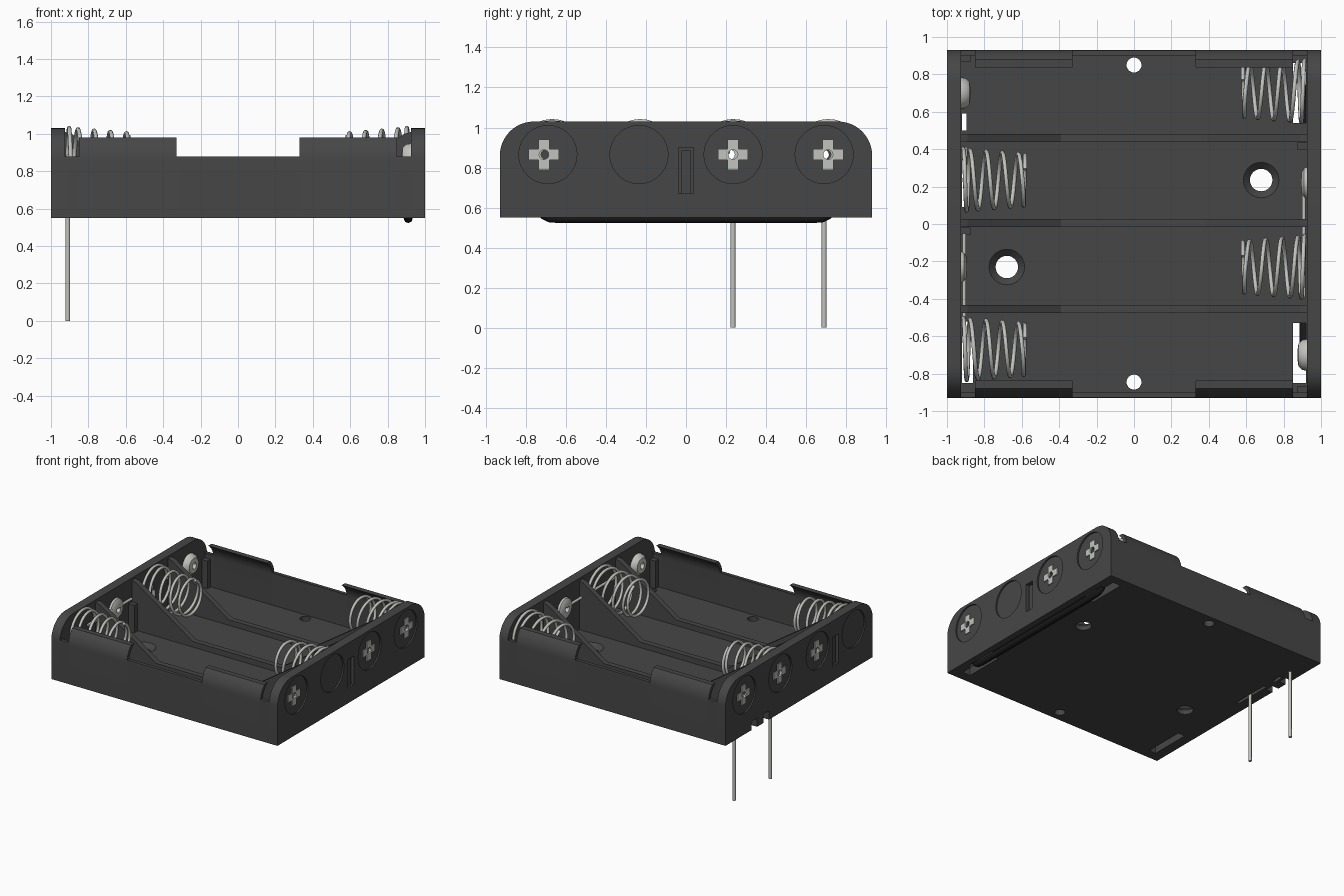
import bpy, bmesh, math
from mathutils import Vector

old = bpy.data.objects.get("Cube")
if old:
    bpy.data.objects.remove(old, do_unlink=True)


def material(name, rgb, rough):
    m = bpy.data.materials.new(name)
    m.use_nodes = True
    m.diffuse_color = (*rgb, 1)
    bsdf = m.node_tree.nodes["Principled BSDF"]
    bsdf.inputs["Base Color"].default_value = (*rgb, 1)
    bsdf.inputs["Roughness"].default_value = rough
    return m


PLASTIC = material("dark grey plastic", (0.062, 0.062, 0.062), 0.6)
METAL = material("light grey metal", (0.54, 0.55, 0.52), 0.5)
RUBBER = material("black wire", (0.01, 0.01, 0.01), 0.6)


def finish(name, bm, mat):
    bmesh.ops.recalc_face_normals(bm, faces=bm.faces)
    me = bpy.data.meshes.new(name)
    bm.to_mesh(me)
    bm.free()
    ob = bpy.data.objects.new(name, me)
    bpy.context.collection.objects.link(ob)
    if mat:
        me.materials.append(mat)
    return ob


def prism(name, pts, axis, a, b, mat=PLASTIC):
    """Extrude a 2D outline along x (outline in y,z), y (in x,z) or z (in x,y)."""
    bm = bmesh.new()
    place = {"x": lambda p, d: (d, p[0], p[1]),
             "y": lambda p, d: (p[0], d, p[1]),
             "z": lambda p, d: (p[0], p[1], d)}[axis]
    face = bm.faces.new([bm.verts.new(place(p, a)) for p in pts])
    ext = bmesh.ops.extrude_face_region(bm, geom=[face])
    shift = Vector(place((0, 0), b - a))
    bmesh.ops.translate(bm, vec=shift, verts=[v for v in ext["geom"] if isinstance(v, bmesh.types.BMVert)])
    return finish(name, bm, mat)


def box(name, x0, x1, y0, y1, z0, z1, mat=PLASTIC):
    return prism(name, [(x0, y0), (x1, y0), (x1, y1), (x0, y1)], "z", z0, z1, mat)


def circle(cx, cy, r, n=32):
    return [(cx + r * math.cos(math.tau * i / n), cy + r * math.sin(math.tau * i / n)) for i in range(n)]


def cut(ob, cutter):
    """Subtract the cutter from the object, then discard the cutter."""
    mod = ob.modifiers.new("cut", "BOOLEAN")
    mod.operation, mod.solver, mod.object = "DIFFERENCE", "EXACT", cutter
    dg = bpy.context.evaluated_depsgraph_get()
    me = bpy.data.meshes.new_from_object(ob.evaluated_get(dg))
    ob.modifiers.clear()
    ob.data = me
    bpy.data.objects.remove(cutter, do_unlink=True)


def smooth(ob, angle=35):
    bpy.ops.object.select_all(action="DESELECT")
    ob.select_set(True)
    bpy.context.view_layer.objects.active = ob
    bpy.ops.object.shade_smooth_by_angle(angle=math.radians(angle))


def lathe_x(name, prof, y, z, mat, n=24):
    """Closed (x, radius) profile revolved around an axis parallel to x."""
    bm = bmesh.new()
    rings = [[bm.verts.new((x, y + r * math.cos(math.tau * i / n), z + r * math.sin(math.tau * i / n)))
              for i in range(n)] for x, r in prof]
    for a, b in zip(rings, rings[1:] + rings[:1]):
        for i in range(n):
            bm.faces.new((a[i], a[(i + 1) % n], b[(i + 1) % n], b[i]))
    ob = finish(name, bm, mat)
    smooth(ob)
    return ob


def wire(name, pts, r, mat):
    cu = bpy.data.curves.new(name, "CURVE")
    cu.dimensions = "3D"
    cu.bevel_depth, cu.bevel_resolution, cu.use_fill_caps = r, 2, True
    sp = cu.splines.new("POLY")
    sp.points.add(len(pts) - 1)
    for p, co in zip(sp.points, pts):
        p.co = (*co, 1)
    sp.use_smooth = True
    cu.materials.append(mat)
    ob = bpy.data.objects.new(name, cu)
    bpy.context.collection.objects.link(ob)
    return ob


ZC, FLOOR, BOT, TOP = 0.865, 0.62, 0.55, 1.03
LANES = (-0.69, -0.235, 0.235, 0.69)

# Floor with mounting holes, countersinks, contact slots and wire channel
floor = box("floor", -0.925, 0.925, -0.91, 0.91, BOT, FLOOR)
for x, y, r in ((0, 0.85, 0.04), (0, -0.845, 0.04), (0.68, 0.235, 0.06), (-0.68, -0.23, 0.06)):
    cut(floor, prism("hole_cutter", circle(x, y, r), "z", 0.5, 0.7, None))
    if r > 0.05:
        cone = bmesh.new()
        bmesh.ops.create_cone(cone, cap_ends=True, segments=32, radius1=0.05, radius2=0.11, depth=0.06)
        bmesh.ops.translate(cone, vec=(x, y, 0.605), verts=cone.verts)
        cut(floor, finish("countersink_cutter", cone, None))
for x0, x1, y0, y1 in ((0.85, 0.92, -0.85, -0.53), (0.85, 0.92, 0.54, 0.86), (-0.92, -0.86, -0.85, -0.52),
                       (-0.92, -0.895, 0.09, 0.41), (-0.92, -0.895, 0.5, 0.59)):
    cut(floor, box("slot_cutter", x0, x1, y0, y1, 0.5, 0.7, None))

# End walls with rounded top corners
R = 0.17
arc = [(0.93 - R + R * math.cos(t), TOP - R + R * math.sin(t))
       for t in [math.pi / 2 * i / 12 for i in range(13)]]
outline = [(0.93, BOT)] + arc + [(-y, z) for y, z in reversed(arc)] + [(-0.93, BOT)]
crosses = {1: (-0.71, 0.235, 0.71), -1: (-0.235, 0.235, 0.69)}
walls = {}
for s, label in ((1, "left"), (-1, "right")):
    wall = walls[s] = prism(label + "_end_wall", outline, "x", s * 0.925, s * 1.0)
    for y in LANES:
        cut(wall, prism("disc_cutter", circle(y, ZC, 0.145, 40), "x", s * 0.988, s * 1.1, None))
    slot = 0 if s > 0 else -0.46
    cut(wall, box("slot_cutter", min(s * 0.95, s * 1.1), max(s * 0.95, s * 1.1),
                  slot - 0.037, slot + 0.037, 0.67, 0.9, None))
    box(label + "_slot_rib", min(s * 0.94, s * 0.985), max(s * 0.94, s * 0.985),
        slot - 0.022, slot + 0.022, 0.66, 0.885)
    # Cross-shaped contact rivets with a centre hole
    for y in crosses[s]:
        cut(wall, prism("eyelet_cutter", circle(y, ZC, 0.024, 16), "x", s * 0.9, s * 1.1, None))
        a, b = 0.027, 0.076
        quad = [(b, -a), (b, a), (a, a)]
        pts = [(y + u * c - v * d, ZC + u * d + v * c)
               for c, d in ((1, 0), (0, 1), (-1, 0), (0, -1)) for u, v in quad]
        rivet = prism("cross_rivet", pts, "x", s * 0.98, s * 0.996, METAL)
        cut(rivet, prism("eyelet_cutter", circle(y, ZC, 0.024, 16), "x", s * 0.9, s * 1.1, None))

# Wire channel underneath and small notches by the pins
for ob in (floor, walls[1]):
    cut(ob, box("channel_cutter", 0.87, 0.95, -0.76, 0.76, 0.5, 0.585, None))
for y in (0.565, 0.415):
    cut(walls[-1], box("notch_cutter", -1.1, -0.94, y - 0.035, y + 0.035, 0.5, 0.62, None))
for ob in walls.values():
    smooth(ob, 20)


# Long side walls: curved section, cut low in the middle and at the ends
def side_section(top, s):
    def rim(r):
        end = math.asin((top - (TOP - R)) / r)
        return [(s * (0.93 - R + r * math.cos(end * i / 6)), TOP - R + r * math.sin(end * i / 6))
                for i in range(7)]
    return [(s * 0.93, BOT)] + rim(R) + rim(R - 0.027)[::-1] + [(s * 0.903, BOT)]


for s, label in ((-1, "front"), (1, "back")):
    for part, x0, x1, top in (("low", -0.925, -0.85, 0.88), ("raised", -0.85, -0.33, 0.98),
                              ("low", -0.33, 0.33, 0.88), ("raised", 0.33, 0.85, 0.98),
                              ("low", 0.85, 0.925, 0.88)):
        smooth(prism(f"{label}_{part}_side_wall", side_section(top, s), "x", x0, x1), 25)

# Lane dividers, low in the middle and rising to the end walls
rise = [(-0.926, 0.6), (-0.926, 1.01), (-0.89, 1.0), (-0.39, 0.665)]
for y in (-0.455, 0.005, 0.46):
    prism("lane_divider", rise + [(-x, z) for x, z in reversed(rise)], "y", y - 0.022, y + 0.022)

# Contact retaining posts
for x, y in ((-0.9, 0.885), (-0.9, -0.04), (0.9, 0.415), (0.9, -0.885)):
    box("contact_post", x - 0.026, x + 0.026, y - 0.02, y + 0.02, 0.6, 0.84)


# Conical contact springs
def spring(s, y):
    pts, n, turns = [], 28, 5.2
    for i in range(int(n * turns) + 1):
        t = i / n
        if t < 1:
            d = 0.035 * t
        elif t < 4.3:
            d = 0.035 + 0.285 * (t - 1) / 3.3
        else:
            d = 0.32 + 0.012 * (t - 4.3)
        r = 0.168 - 0.036 * t / turns
        ang = math.tau * t
        pts.append((s * (0.912 - d), y + r * math.cos(ang), ZC + r * math.sin(ang)))
    wire("contact_spring", pts, 0.0115, METAL)


for s, y in ((1, 0.71), (1, -0.23), (-1, 0.235), (-1, -0.67)):
    spring(s, y)

# Domed button contacts with a centre hole
for s, y in ((-1, 0.7), (-1, -0.23), (1, 0.22), (1, -0.7)):
    depth = 0.05 if abs(y) > 0.5 else 0.03
    lathe_x("button_contact", [(s * 0.924, 0.024), (s * 0.924, 0.085), (s * (0.924 - depth * 0.5), 0.08),
                               (s * (0.924 - depth * 0.9), 0.06), (s * (0.924 - depth), 0.024)], y, ZC, METAL)

# Links joining neighbouring contacts
wire("left_contact_link", [(0.908, 0.22, 0.88), (0.908, -0.39, 0.88)], 0.011, METAL)
wire("right_contact_link", [(-0.908, -0.05, 0.88), (-0.908, -0.6, 0.88)], 0.011, METAL)

# Solder pins
for y in (0.235, 0.69):
    wire("solder_pin", [(-0.91, y, 0), (-0.91, y, 0.84)], 0.0125, METAL)

# Insulated wire under the base
half = [(0.91, 0.73, 0.59), (0.91, 0.71, 0.565), (0.91, 0.68, 0.55), (0.91, 0.64, 0.547)]
wire("base_wire", half + [(x, -y, z) for x, y, z in reversed(half)], 0.024, RUBBER)
